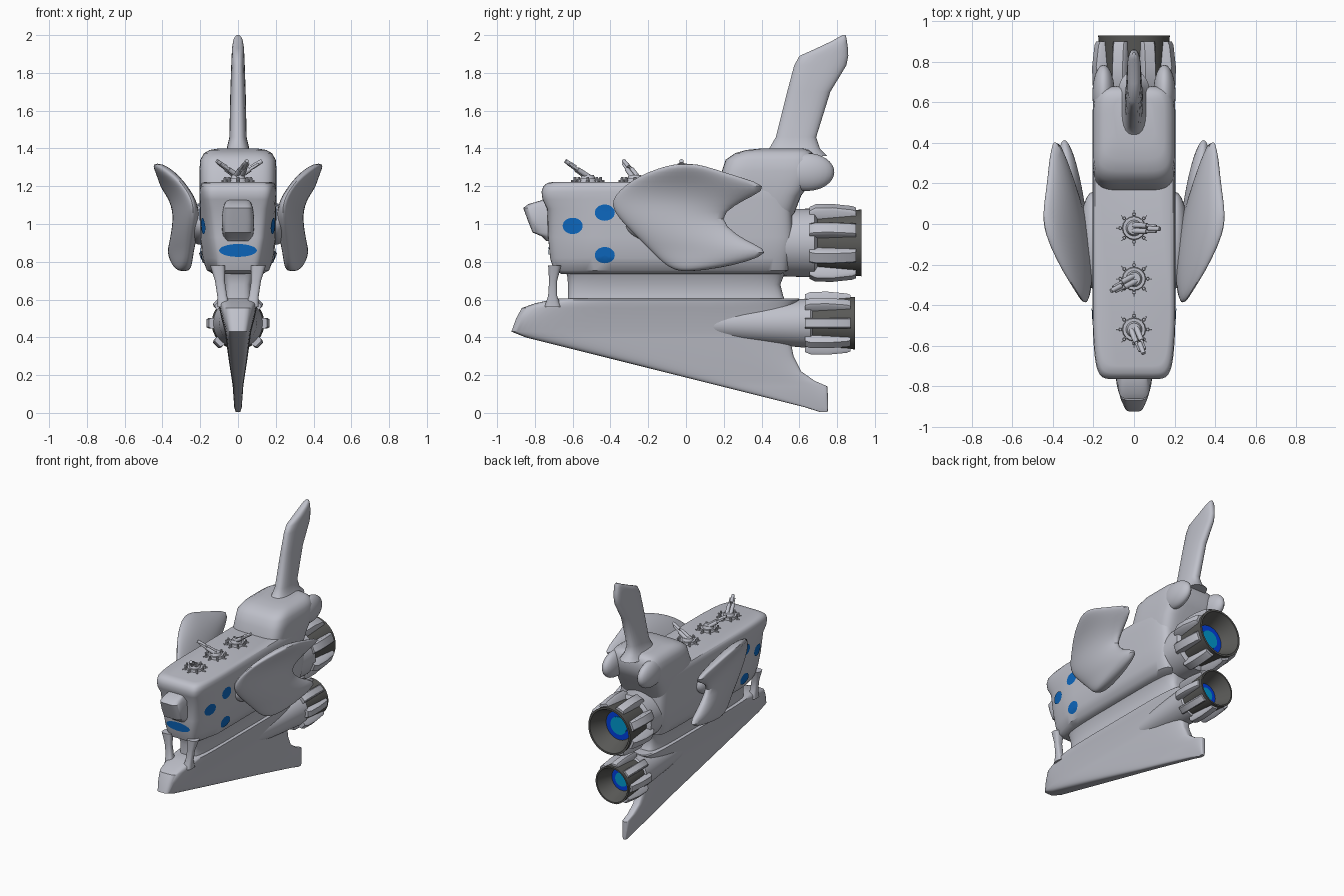
import bpy, bmesh, math
from mathutils import Vector, Matrix
from mathutils.bvhtree import BVHTree

if "Cube" in bpy.data.objects:
    bpy.data.objects.remove(bpy.data.objects["Cube"])


def mat(name, rgb):
    m = bpy.data.materials.new(name)
    m.diffuse_color = (*rgb, 1)
    m.use_nodes = True
    m.node_tree.nodes["Principled BSDF"].inputs["Base Color"].default_value = m.diffuse_color
    return m


GREY = mat("hull grey", (0.52, 0.53, 0.59))
DARK = mat("nozzle dark", (0.10, 0.10, 0.095))
WINDOW = mat("window blue", (0.004, 0.14, 0.53))
RING = mat("engine blue", (0.0, 0.05, 0.75))
CORE = mat("engine cyan", (0.0, 0.32, 0.62))


def finish(name, bm, material, subsurf=0, angle=40):
    bmesh.ops.recalc_face_normals(bm, faces=bm.faces[:])
    me = bpy.data.meshes.new(name)
    bm.to_mesh(me)
    bm.free()
    ob = bpy.data.objects.new(name, me)
    bpy.context.collection.objects.link(ob)
    me.materials.append(material)
    if subsurf:
        md = ob.modifiers.new("smooth", 'SUBSURF')
        md.levels = md.render_levels = subsurf
    bpy.ops.object.select_all(action='DESELECT')
    ob.select_set(True)
    bpy.context.view_layer.objects.active = ob
    bpy.ops.object.shade_smooth_by_angle(angle=math.radians(angle))
    return ob


def bridge(bm, rings, caps=True):
    rings = [[bm.verts.new(p) for p in r] for r in rings]
    n = len(rings[0])
    for a, b in zip(rings, rings[1:]):
        for i in range(n):
            j = (i + 1) % n
            bm.faces.new((a[i], a[j], b[j], b[i]))
    if caps:
        bm.faces.new(rings[0])
        bm.faces.new(rings[-1])


def loft(name, sections, power=6, cx=0, n=48, subsurf=0, angle=40):
    """Stack rounded plan sections: (z, y_front, y_back, half_width, front width factor)."""
    rings = []
    for s in sections:
        z, y0, y1, hw = s[:4]
        fw = s[4] if len(s) > 4 else 1
        ring = []
        for k in range(n):
            t = 2 * math.pi * (k + .5) / n
            c, d = math.cos(t), math.sin(t)
            x = hw * math.copysign(abs(c) ** (2 / power), c)
            y = (y0 + y1) / 2 + (y1 - y0) / 2 * math.copysign(abs(d) ** (2 / power), d)
            f = min(1, max(0, (-.48 - y) / .25))
            off = cx(z) if callable(cx) else cx
            ring.append((off + x * (1 + (fw - 1) * f), y, z))
        rings.append(ring)
    bm = bmesh.new()
    bridge(bm, rings)
    return finish(name, bm, GREY, subsurf, angle)


def lathe(name, profile, z, material, n=48, caps=True):
    """Spin (y, radius) points about a front-to-back axis at height z."""
    bm = bmesh.new()
    bridge(bm, [[(r * math.sin(2 * math.pi * k / n), y, z + r * math.cos(2 * math.pi * k / n))
                 for k in range(n)] for y, r in profile], caps)
    return finish(name, bm, material)


def blob(name, c, r):
    bm = bmesh.new()
    bmesh.ops.create_uvsphere(bm, u_segments=24, v_segments=16, radius=1,
                              matrix=Matrix.Translation(c) @ Matrix.Diagonal((*r, 1)))
    return finish(name, bm, GREY)


def rod(bm, a, b, r1, r2, seg=12):
    a, b = Vector(a), Vector(b)
    m = Matrix.Translation((a + b) / 2) @ (b - a).to_track_quat('Z', 'Y').to_matrix().to_4x4()
    bmesh.ops.create_cone(bm, cap_ends=True, segments=seg, radius1=r1, radius2=r2,
                          depth=(b - a).length, matrix=m)


# Upper hull, recessed waist, keel
hull = loft("upper_hull", [
    (.735, -.66, .50, .13, .75), (.755, -.70, .54, .165, .70), (.82, -.72, .55, .19, .70),
    (.93, -.73, .57, .20, .78), (1.08, -.735, .56, .202, .88), (1.13, -.76, .56, .205, .93),
    (1.17, -.765, .56, .205, .95), (1.20, -.755, .55, .202, .95), (1.217, -.735, .54, .192, .93),
    (1.223, -.70, .52, .175, .92)], power=9, n=64)
loft("waist", [(.56, -.63, .54, .10), (.62, -.625, .515, .09), (.68, -.625, .50, .09),
               (.73, -.63, .52, .11), (.78, -.66, .56, .13)], power=5)


def yf(z):
    return .75 - z / .42 * 1.68


loft("keel", [(.004, yf(.01), .75, .012), (.03, yf(.03), .752, .02), (.14, yf(.14), .75, .028),
              (.17, yf(.17), .68, .032), (.22, yf(.22), .61, .04), (.30, yf(.30), .57, .052),
              (.40, yf(.40), .55, .066), (.43, -.925, .55, .07), (.50, -.90, .55, .088),
              (.555, -.87, .56, .10), (.58, -.80, .58, .108), (.598, -.72, .60, .11),
              (.605, -.69, .60, .10)], power=5)

# Struts either side of the front tunnel
for s in (-1, 1):
    loft("front_strut", [(.56, -.75, -.66, .035), (.62, -.73, -.682, .026),
                         (.70, -.725, -.682, .026), (.78, -.73, -.66, .04)],
         power=3, cx=lambda z, s=s: s * (.075 + .15 * (z - .56)), n=24)

# Snout below the brow
loft("snout", [(.91, -.74, -.6, .06), (.935, -.765, -.6, .078), (.955, -.812, -.6, .083),
               (1.02, -.838, -.6, .086), (1.085, -.862, -.6, .08), (1.105, -.835, -.6, .072),
               (1.13, -.75, -.6, .06)], power=4.5)

# Rear hump with two shoulder pods
loft("rear_hump", [(.98, .10, .52, .17), (1.06, .14, .575, .19), (1.15, .16, .61, .20),
                   (1.22, .165, .66, .205), (1.28, .19, .68, .205), (1.34, .21, .68, .20),
                   (1.375, .26, .67, .18), (1.392, .32, .65, .15), (1.40, .40, .62, .10)], power=5)
for s in (-1, 1):
    blob("shoulder_pod", (s * .15, .64, 1.275), (.055, .145, .10))

# Tail fin
loft("tail_fin", [(1.36, .38, .75, .085), (1.40, .44, .71, .06), (1.46, .475, .69, .046),
                  (1.70, .535, .765, .041), (1.84, .572, .85, .036), (1.89, .60, .86, .034),
                  (1.93, .69, .858, .032), (1.97, .775, .852, .026), (1.99, .81, .848, .018),
                  (2.0, .83, .845, .008)], power=2.6, n=24)

# Curved side wings with a swallow-tail rear edge: (z, y_front, y_back, half thickness)
wing = [(.75, -.03, .04, .02), (.765, -.08, .17, .04), (.80, -.13, .33, .05), (.85, -.18, .45, .055),
        (.89, -.22, .37, .058), (.94, -.27, .27, .06), (1.03, -.36, .17, .06), (1.10, -.40, .26, .055),
        (1.15, -.38, .36, .052), (1.20, -.33, .45, .05), (1.25, -.26, .28, .048),
        (1.295, -.15, .14, .04), (1.32, -.05, .05, .02)]
for s in (-1, 1):
    rings = []
    for z, y0, y1, h in wing:
        ring = []
        for k in range(24):
            t = 2 * math.pi * k / 24
            y = (y0 + y1) / 2 + (y1 - y0) / 2 * math.cos(t)
            x = .23 + .14 * (y + .4) + 1.8 * max(z - 1.04, 0) ** 2 + h * math.sin(t)
            ring.append((s * x, y, z))
        rings.append(ring)
    bm = bmesh.new()
    bridge(bm, rings)
    finish("side_wing", bm, GREY, 1, 60)
    blob("wing_root", (s * .20, -.08, 1.0), (.07, .24, .11))

# Engines: nacelle, hollow nozzle, glowing discs, ring of clamps
lathe("upper_nacelle", [(-.05, .10), (.2, .16), (.4, .172), (.6, .18), (.68, .182), (.70, .15)], .9, GREY)
lathe("lower_nacelle", [(-.32, .01), (-.1, .045), (.3, .10), (.6, .127), (.66, .132), (.68, .11)], .475, GREY)


def engine(tag, z, y0, y1, yend, r, phase):
    lathe(tag + "_nozzle", [(y0 + .01, r * .86), (yend, r), (yend, r * .92), (yend - .12, r * .62)],
          z, DARK)
    for part, rad, m, e in (("glow_ring", .6, RING, .117), ("glow_core", .38, CORE, .113)):
        lathe(tag + "_" + part, [(yend - e - .004, r * rad), (yend - e, r * rad)], z, m)
    bm = bmesh.new()
    prof = [(y0, .92), (y0, 1.10), (y0 + .03, 1.19), (y0 + .12, 1.20), (y1 - .02, 1.13),
            (y1, 1.08), (y1, .95), (y0 + .12, .92)]
    for k in range(8):
        rot = Matrix.Rotation(math.pi / 4 * k + phase, 4, 'Y')
        w = r * .2
        bridge(bm, [[Vector((0, 0, z)) + rot @ Vector((w * f * sx, y, q * r - d)) for y, q in prof]
                    for sx, f, d in ((-1, 1, .012), (-1, .75, 0), (1, .75, 0), (1, 1, .012))])
    finish(tag + "_clamps", bm, GREY)


engine("upper_engine", .9, .655, .90, .93, .177, math.pi / 8)
engine("lower_engine", .475, .63, .87, .895, .139, 0)

# Three deck turrets, each aimed its own way
for ty, aim in ((-.02, -2), (-.27, 208), (-.52, -68)):
    bm = bmesh.new()
    o = Vector((0, ty, 1.215))
    up = Vector((0, 0, 1))
    rod(bm, o, o + up * .025, .06, .055, 16)
    rod(bm, o + up * .02, o + up * .045, .042, .032, 16)
    for k in range(8):
        d = Vector((math.cos(k * math.pi / 4), math.sin(k * math.pi / 4), 0))
        rod(bm, o + d * .04 + up * .018, o + d * .088 + up * .012, .005, .005, 6)
        rod(bm, o + d * .068, o + d * .068 + up * .035, .009, .007, 8)
    a = math.radians(aim)
    d = Vector((math.cos(a), math.sin(a), .62)).normalized()
    side = Vector((-math.sin(a), math.cos(a), 0))
    for q in (-1, 1):
        g = o + up * .035 + side * q * .014
        rod(bm, g - d * .025, g + d * .075, .015, .013)
        rod(bm, g + d * .07, g + d * .13, .008, .006)
    rod(bm, o + up * .04 + d * .085, o + up * .04 + d * .15, .013, .011)
    finish("deck_turret", bm, GREY)

# Windows: thin elliptical plates laid onto the hull surface
tree = BVHTree.FromPolygons([v.co for v in hull.data.vertices], [p.vertices for p in hull.data.polygons])


def window(name, c, axis, u, ru, rz):
    bm = bmesh.new()
    rings = []
    for f in (.05, .5, .8, 1):
        ring = []
        for k in range(28):
            t = 2 * math.pi * k / 28
            p = Vector(c) + u * ru * f * math.cos(t) + Vector((0, 0, rz * f * math.sin(t)))
            hit = tree.ray_cast(p + axis * 2, -axis)[0]
            ring.append((hit or p) + axis * .005)
        rings.append(ring)
    bridge(bm, rings, caps=False)
    bm.faces.new([v for v in bm.verts][:28])
    finish(name, bm, WINDOW)


for s in (-1, 1):
    for y, z in ((-.60, .99), (-.43, 1.06), (-.43, .835)):
        window("side_window", (0, y, z), Vector((s, 0, 0)), Vector((0, 1, 0)), .053, .043)
window("front_window", (0, 0, .86), Vector((0, -1, 0)), Vector((1, 0, 0)), .10, .034)
